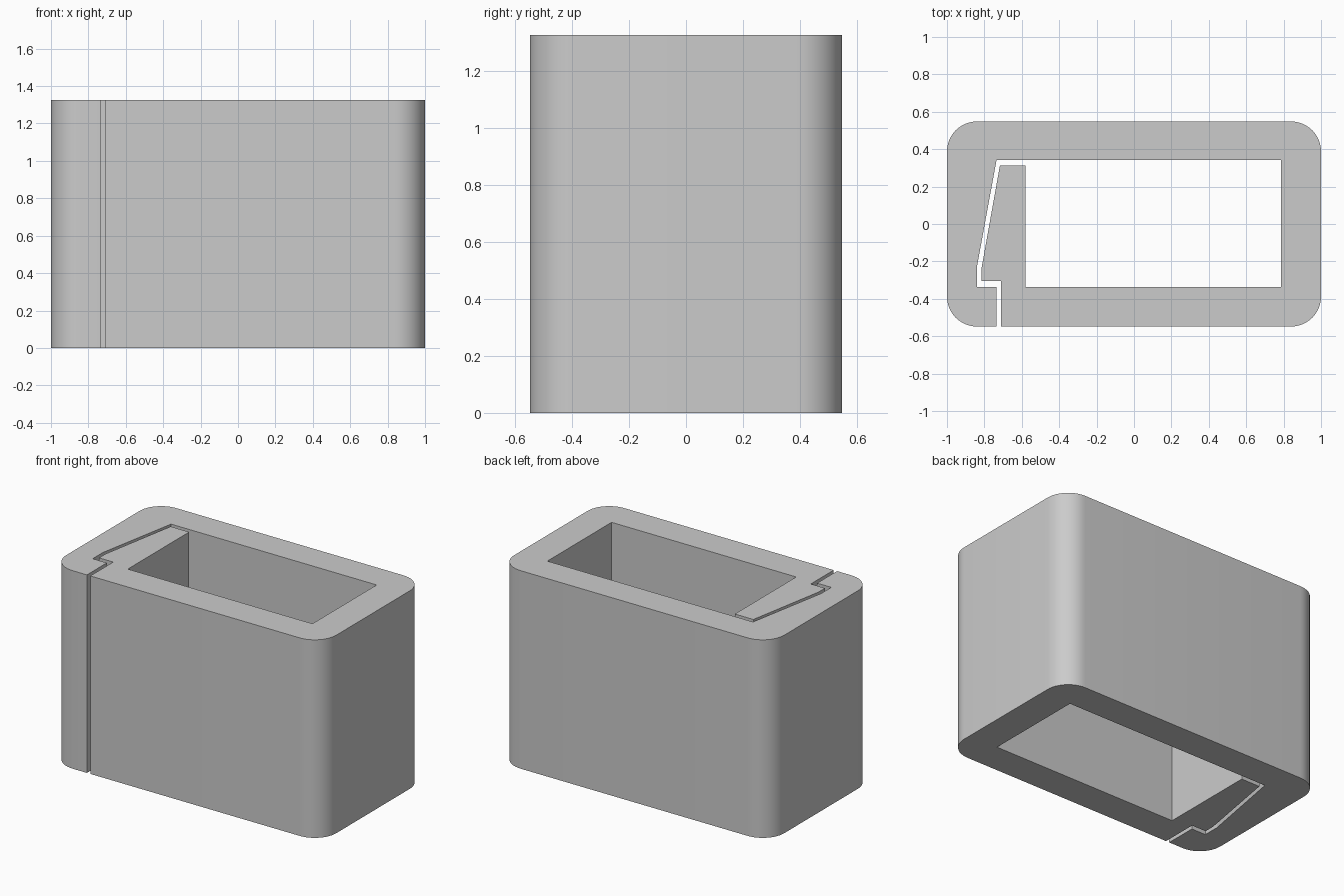
import bpy, bmesh
from math import cos, sin, pi

cube = bpy.data.objects.get("Cube")
if cube:
    bpy.data.objects.remove(cube, do_unlink=True)

HX, HY, HEIGHT, RADIUS, STEPS = 1.0, 0.548, 1.325, 0.16, 12


def corner(sx, sy, start):
    """Arc of one rounded outer corner, counter-clockwise."""
    cx, cy = sx * (HX - RADIUS), sy * (HY - RADIUS)
    angles = [start + pi / 2 * i / STEPS for i in range(STEPS + 1)]
    return [(cx + RADIUS * cos(a), cy + RADIUS * sin(a)) for a in angles]


# Outer wall, from the right side of the slit round to its left side
outer = (corner(1, -1, -pi / 2) + corner(1, 1, 0)
         + corner(-1, 1, pi / 2) + corner(-1, -1, pi))

# Slit edge on the end wall, the window, then the wedge-shaped latch
inner = [(-0.735, -HY), (-0.735, -0.337), (-0.84, -0.337), (-0.84, -0.23),
         (-0.735, 0.342), (0.787, 0.342), (0.787, -0.337), (-0.58, -0.337),
         (-0.58, 0.312), (-0.717, 0.312), (-0.815, -0.235), (-0.815, -0.305),
         (-0.71, -0.305), (-0.71, -HY)]

# One open ring, extruded upward
bm = bmesh.new()
base = bm.faces.new([bm.verts.new((x, y, 0)) for x, y in outer + inner])
result = bmesh.ops.extrude_face_region(bm, geom=[base], use_keep_orig=True)
top = [v for v in result["geom"] if isinstance(v, bmesh.types.BMVert)]
bmesh.ops.translate(bm, verts=top, vec=(0, 0, HEIGHT))
bmesh.ops.recalc_face_normals(bm, faces=bm.faces)
caps = [f for f in bm.faces if abs(f.normal.z) > 0.5]
bmesh.ops.triangulate(bm, faces=caps, ngon_method='EAR_CLIP')

mesh = bpy.data.meshes.new("latched_ring")
bm.to_mesh(mesh)
bm.free()
ring = bpy.data.objects.new("latched_ring", mesh)
bpy.context.collection.objects.link(ring)

# Plain grey material
grey = bpy.data.materials.new("plain grey")
grey.use_nodes = True
colour = (0.6, 0.6, 0.6, 1)
grey.diffuse_color = colour
grey.node_tree.nodes["Principled BSDF"].inputs["Base Color"].default_value = colour
mesh.materials.append(grey)

# Smooth round corners, sharp edges elsewhere
bpy.context.view_layer.objects.active = ring
ring.select_set(True)
bpy.ops.object.shade_smooth_by_angle(angle=pi / 20)
